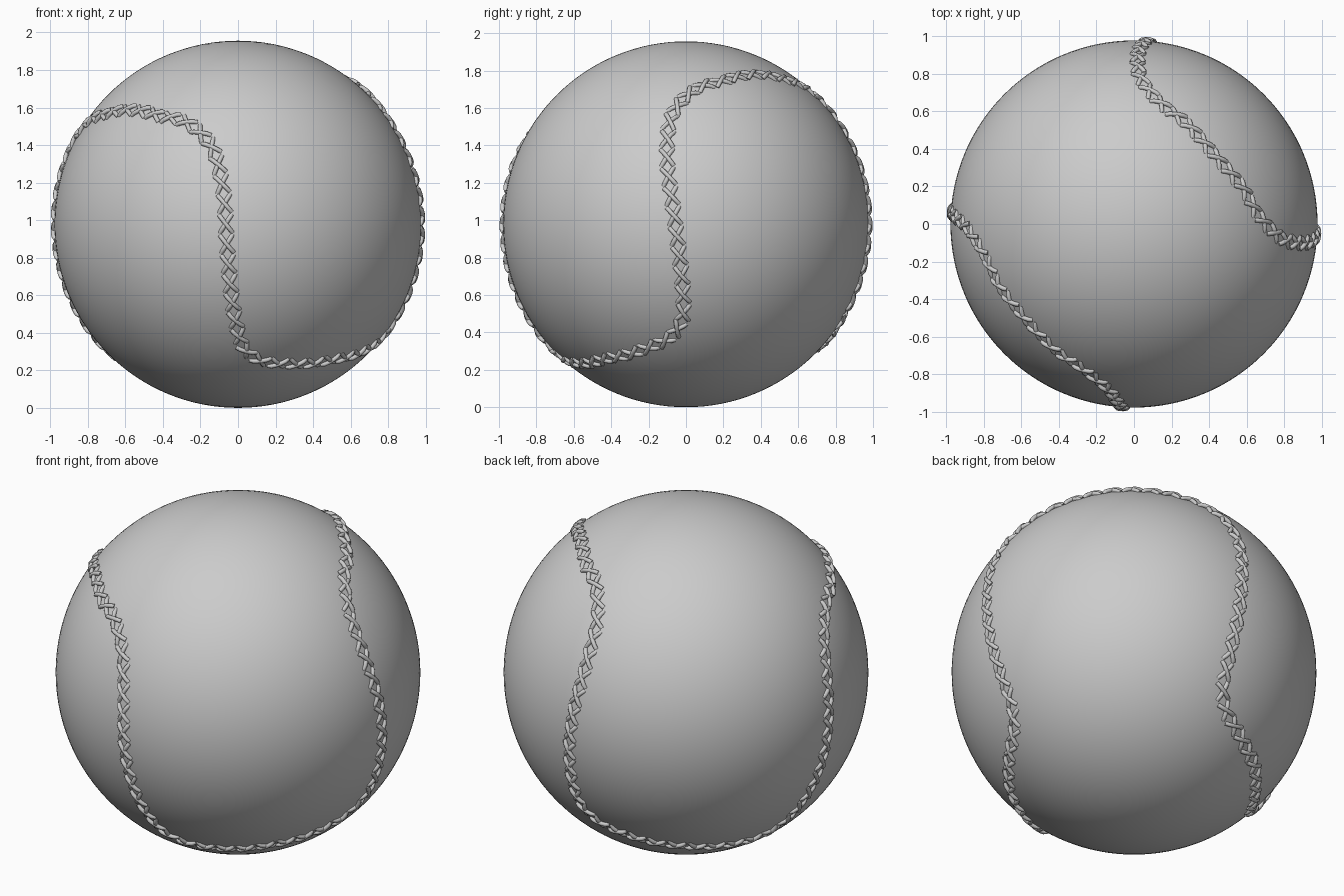
import bpy
from math import radians, sin, cos
from mathutils import Vector, Matrix

if "Cube" in bpy.data.objects:
    bpy.data.objects.remove(bpy.data.objects["Cube"])

R = 0.978                      # ball radius
CENTRE = Vector((0, 0, R))
STITCHES = 88
TILT = Matrix.Rotation(radians(8.2), 3, Vector((1, -1, 0)).normalized())

# leather ball
bpy.ops.mesh.primitive_uv_sphere_add(segments=128, ring_count=64, radius=R, location=CENTRE)
ball = bpy.context.object
ball.name = "ball"
bpy.ops.object.shade_smooth()

# half of one seam lobe as (azimuth, elevation) in degrees, upper and lower
UPPER = [(0, 0), (-.5, 13), (.3, 23), (2.5, 31), (8.5, 38), (16, 42), (25, 43.8), (35, 45.8), (45, 46.6)]
LOWER = [(0, 0), (-.3, 13), (-.2, 24), (1, 34.5), (4.5, 40), (10, 43.5), (20, 45.8), (32, 47.3), (45, 47.3)]


def on_ball(az, el):
    a, e = radians(-93.8 - az), radians(el)
    return TILT @ Vector((cos(e) * cos(a), cos(e) * sin(a), sin(e)))


# four mirrored lobes make the closed seam
ctrl = []
for q in range(4):
    half, sign = (UPPER, 1) if q % 2 == 0 else (LOWER, -1)
    lobe = half + [(90 - a, e) for a, e in half[-2:0:-1]]
    ctrl += [on_ball(90 * q + a, sign * e) for a, e in lobe]

# smooth the seam and measure it
path = []
n = len(ctrl)
for i in range(n):
    p0, p1, p2, p3 = (ctrl[(i + k) % n] for k in (-1, 0, 1, 2))
    for s in range(16):
        t = s / 16
        p = 0.5 * (2 * p1 + (p2 - p0) * t + (2 * p0 - 5 * p1 + 4 * p2 - p3) * t * t
                   + (3 * p1 - p0 - 3 * p2 + p3) * t ** 3)
        path.append(p.normalized())
path.append(path[0])
dist = [0.0]
for a, b in zip(path, path[1:]):
    dist.append(dist[-1] + (b - a).length)


def seam_at(d):
    d %= dist[-1]
    i = next(k for k in range(len(dist) - 1) if dist[k + 1] >= d)
    f = (d - dist[i]) / (dist[i + 1] - dist[i])
    return path[i].lerp(path[i + 1], f).normalized(), (path[i + 1] - path[i]).normalized()


# crossed thread strokes along the seam
curve = bpy.data.curves.new("stitches", 'CURVE')
curve.dimensions = '3D'
curve.bevel_depth = 0.012
curve.bevel_resolution = 2
curve.use_fill_caps = True
step = dist[-1] / STITCHES
for i in range(STITCHES):
    nrm, tan = seam_at(i * step)
    side = nrm.cross(tan)
    for sgn in (-1, 1):
        spline = curve.splines.new('POLY')
        spline.points.add(6)
        for k, pt in enumerate(spline.points):
            u = k / 3 - 1
            d = (nrm + tan * (0.048 * u) + side * (sgn * 0.034 * u)).normalized()
            lift = R + 0.008 + 0.002 * sgn - 0.012 * u ** 4
            pt.co = (*(CENTRE + d * lift), 1)
stitches = bpy.data.objects.new("stitches", curve)
bpy.context.collection.objects.link(stitches)

# turn the threads into a smooth mesh
bpy.ops.object.select_all(action='DESELECT')
stitches.select_set(True)
bpy.context.view_layer.objects.active = stitches
bpy.ops.object.convert(target='MESH')
bpy.ops.object.shade_smooth_by_angle(angle=radians(50))
